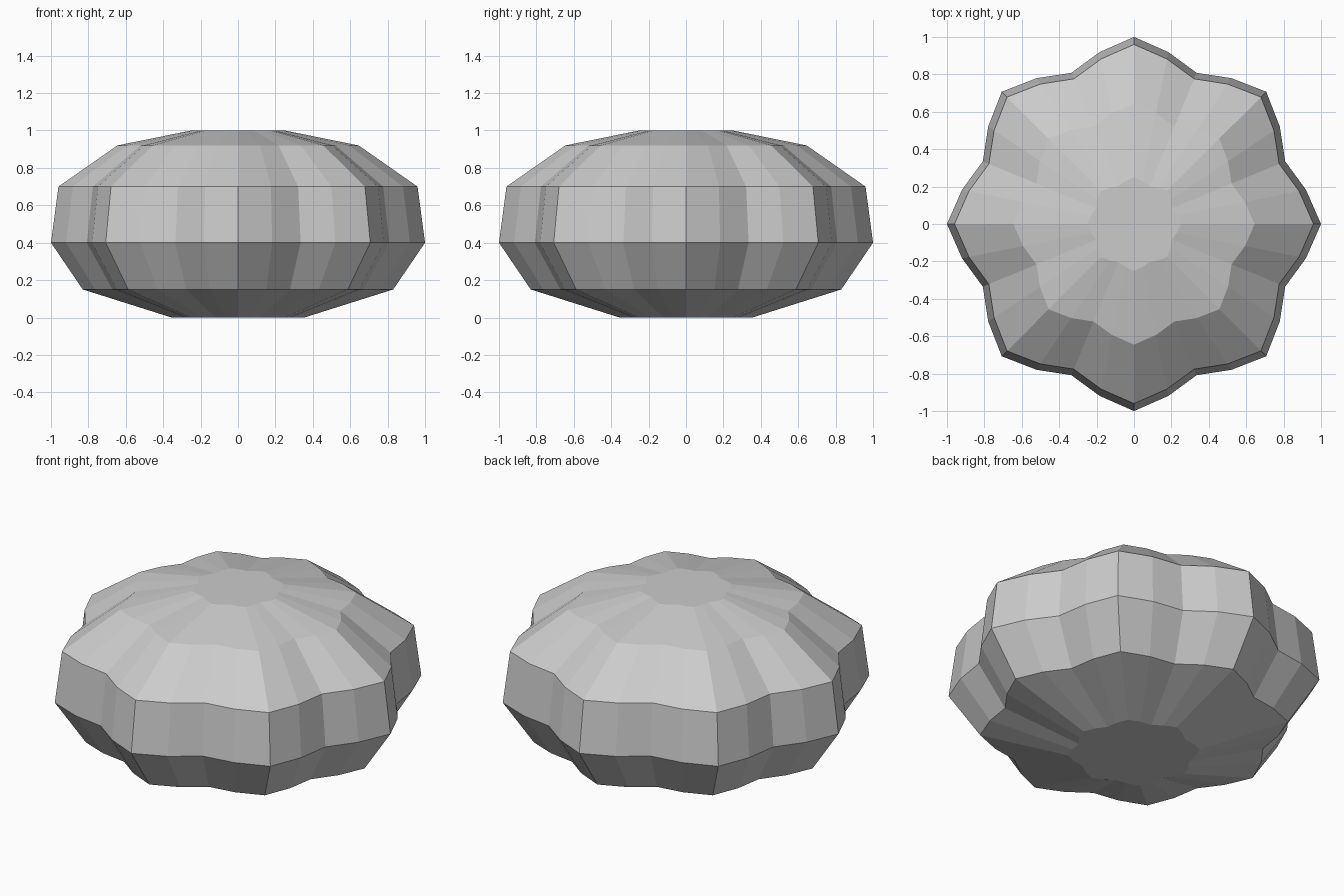
import bpy, bmesh
from math import cos, sin, pi

if "Cube" in bpy.data.objects:
    bpy.data.objects.remove(bpy.data.objects["Cube"])

SEGMENTS = 32
LOBES = 8
# Profile from base to top: (peak radius, height)
PROFILE = [(0.355, 0.0), (0.83, 0.15), (1.0, 0.40),
           (0.96, 0.70), (0.645, 0.92), (0.25, 1.0)]


def lobed_ring(bm, radius, z):
    ring = []
    for i in range(SEGMENTS):
        a = 2 * pi * i / SEGMENTS
        r = radius * (0.9375 + 0.0625 * cos(LOBES * a))
        ring.append(bm.verts.new((r * cos(a), r * sin(a), z)))
    return ring


# Lobed, squashed body with flat facets
bm = bmesh.new()
rings = [lobed_ring(bm, r, z) for r, z in PROFILE]
for low, high in zip(rings, rings[1:]):
    for i in range(SEGMENTS):
        j = (i + 1) % SEGMENTS
        bm.faces.new((low[i], low[j], high[j], high[i]))

# Flat base and top
bm.faces.new(rings[0][::-1])
bm.faces.new(rings[-1])

mesh = bpy.data.meshes.new("lobed_body")
bm.to_mesh(mesh)
bm.free()
body = bpy.data.objects.new("lobed_body", mesh)
bpy.context.collection.objects.link(body)
